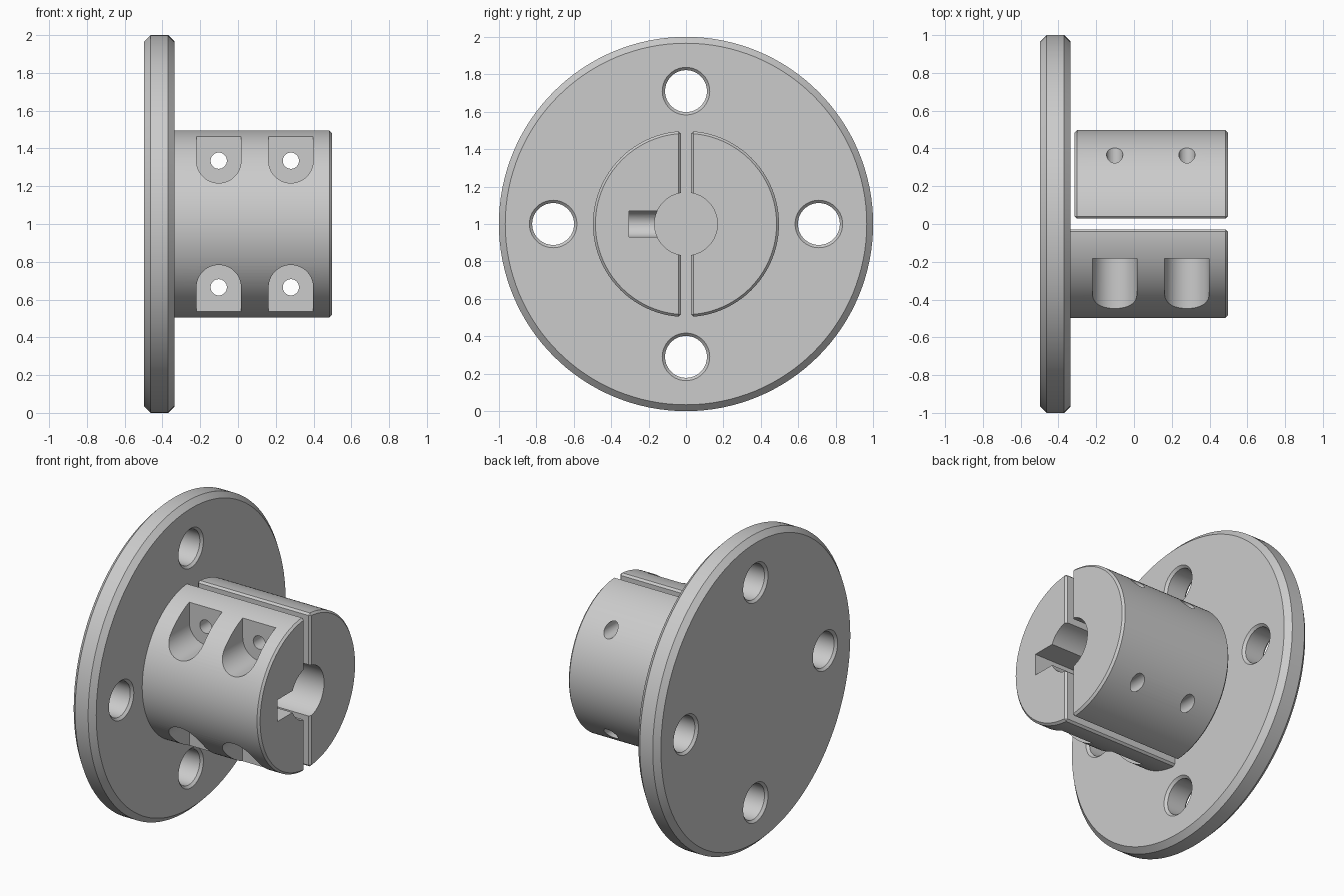
import bpy, bmesh
from math import sin, cos, pi, radians
from mathutils import Vector

cube = bpy.data.objects.get("Cube")
if cube:
    bpy.data.objects.remove(cube)

MID = 1.0            # height of the main axis
FLANGE_FACE = -0.336
END = 0.497
R_HUB = 0.497

steel = bpy.data.materials.new("plain_grey")
steel.use_nodes = True
grey = (0.6, 0.6, 0.6, 1)
steel.diffuse_color = grey
steel.node_tree.nodes["Principled BSDF"].inputs["Base Color"].default_value = grey


def make(name, bm):
    bmesh.ops.recalc_face_normals(bm, faces=bm.faces)
    mesh = bpy.data.meshes.new(name)
    bm.to_mesh(mesh)
    bm.free()
    mesh.materials.append(steel)
    obj = bpy.data.objects.new(name, mesh)
    bpy.context.collection.objects.link(obj)
    return obj


def turned(name, profile, y=0, z=MID, n=64):
    """Solid of revolution about the x direction from (x, radius) pairs."""
    bm = bmesh.new()
    rings = [[bm.verts.new((x, y + r * cos(2 * pi * i / n), z + r * sin(2 * pi * i / n)))
              for i in range(n)] for x, r in profile]
    for a, b in zip(rings, rings[1:]):
        for i in range(n):
            j = (i + 1) % n
            bm.faces.new((a[i], a[j], b[j], b[i]))
    bm.faces.new(rings[0])
    bm.faces.new(rings[-1])
    return make(name, bm)


def prism(name, points, depth):
    """Extrude a planar outline along a vector."""
    bm = bmesh.new()
    face = bm.faces.new([bm.verts.new(p) for p in points])
    out = bmesh.ops.extrude_face_region(bm, geom=[face], use_keep_orig=True)
    moved = [v for v in out["geom"] if isinstance(v, bmesh.types.BMVert)]
    bmesh.ops.translate(bm, verts=moved, vec=Vector(depth))
    return make(name, bm)


def arc(r, start, stop, n):
    return [(r * cos(start + (stop - start) * i / n),
             r * sin(start + (stop - start) * i / n)) for i in range(n + 1)]


def finish(obj, cutters=(), chamfer=0):
    if chamfer:
        mod = obj.modifiers.new("chamfer", "BEVEL")
        mod.width, mod.segments = chamfer, 1
        mod.limit_method, mod.angle_limit = "ANGLE", radians(30)
    for c in cutters:
        mod = obj.modifiers.new("cut", "BOOLEAN")
        mod.operation, mod.solver, mod.object = "DIFFERENCE", "EXACT", c
    bpy.ops.object.select_all(action="DESELECT")
    obj.select_set(True)
    bpy.context.view_layer.objects.active = obj
    for mod in list(obj.modifiers):
        bpy.ops.object.modifier_apply(modifier=mod.name)
    bpy.ops.object.shade_smooth_by_angle(angle=radians(25))


# Flange with four chamfered bolt holes
c = 0.034
flange = turned("flange", [(-0.497, 1 - c), (-0.497 + c, 1),
                           (FLANGE_FACE - c, 1), (FLANGE_FACE, 1 - c)], n=128)
holes = []
for k in range(4):
    y, z = 0.71 * cos(k * pi / 2), 0.71 * sin(k * pi / 2)
    holes.append(turned("bolt_hole_cutter", [
        (-0.52, 0.15), (-0.482, 0.112), (FLANGE_FACE - 0.015, 0.112),
        (FLANGE_FACE + 0.023, 0.15)], y, MID + z))
finish(flange, holes)

# Cutters: bore and keyway with a rounded blind end
bore = turned("bore_cutter", [(-0.45, 0.168), (0.6, 0.168)])
key = [(-0.14 + u, -0.305, MID + w) for u, w in arc(0.07, pi / 2, 1.5 * pi, 20)]
keyway = prism("keyway_cutter", key + [(0.6, -0.305, MID - 0.07), (0.6, -0.305, MID + 0.07)],
               (0, 0.305, 0))

# Cutters: screw pockets and through holes, mirrored above and below the axis
pockets, screws = [], []
for x in (-0.102, 0.28):
    for side in (1, -1):
        outline = arc(0.118, pi, 2 * pi, 32) + [(0.118, 0.3), (-0.118, 0.3)]
        zc = 0.335
        pockets.append(prism("pocket_cutter",
                             [(x + u, -0.183, MID + side * (zc + min(w, 0.131)))
                              for u, w in outline], (0, -0.5, 0)))
        screws.append(prism("screw_hole_cutter",
                            [(x + u, -0.7, MID + side * zc + w)
                             for u, w in arc(0.043, 0, 2 * pi, 32)[:-1]], (0, 1.4, 0)))


# Split clamp hub: fixed front half and separate back half
def half_hub(name, side, start, cutters):
    gap = 0.028
    outline = [(start, side * max(v, gap), MID + u) for u, v in
               arc(R_HUB, gap / R_HUB, pi - gap / R_HUB, 72)]
    half = prism(name, outline, (END - start, 0, 0))
    finish(half, cutters, 0.013)


half_hub("fixed_hub_half", -1, -0.4, [bore, keyway] + pockets + screws)
half_hub("clamp_hub_half", 1, -0.314, [bore] + screws)

for cutter in holes + pockets + screws + [bore, keyway]:
    bpy.data.objects.remove(cutter)
